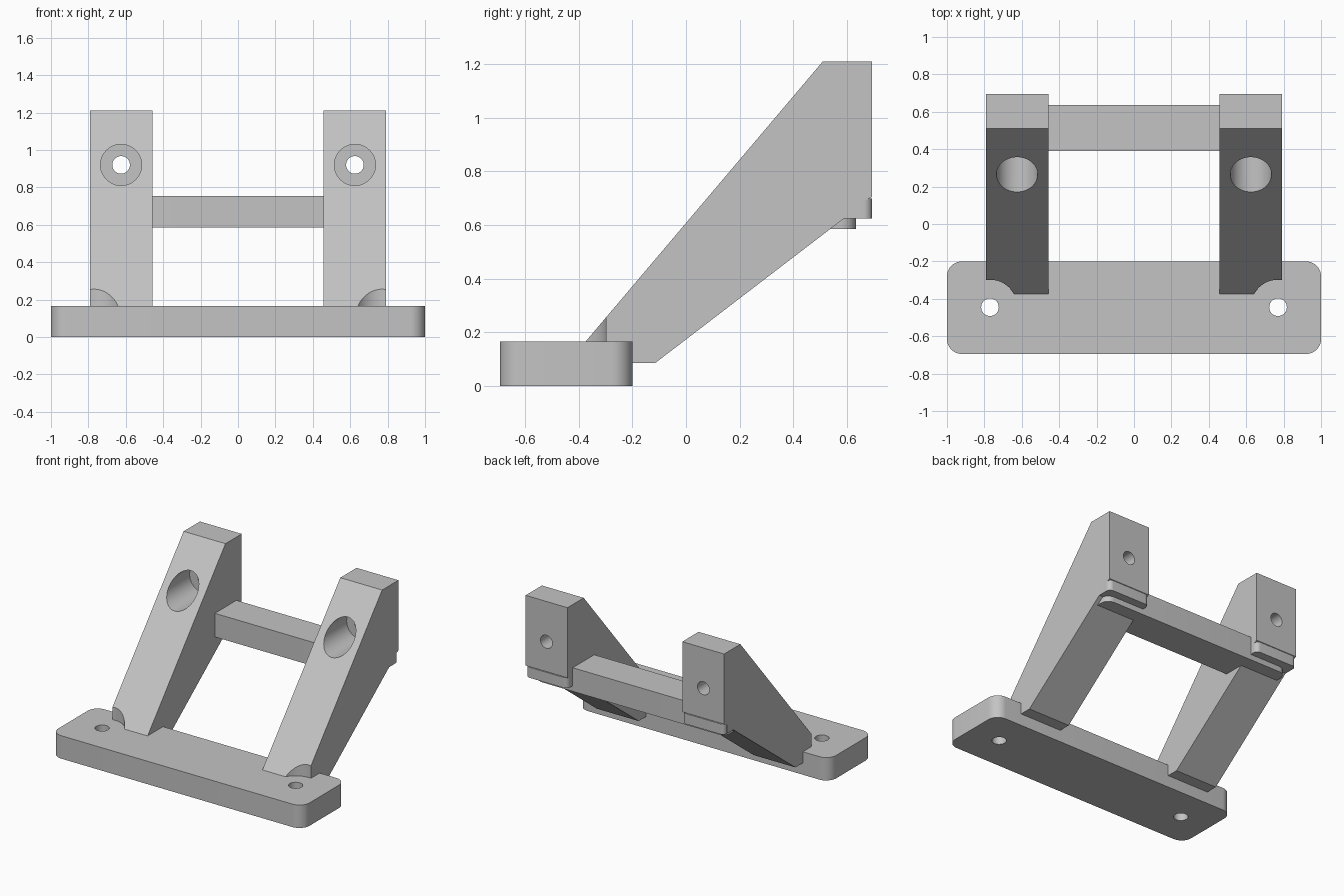
import bpy, bmesh, math
from mathutils import Matrix, Vector

old = bpy.data.objects.get("Cube")
if old:
    bpy.data.objects.remove(old, do_unlink=True)

GREY = (0.55, 0.55, 0.55, 1)
mat = bpy.data.materials.new("plain grey")
mat.use_nodes = True
mat.diffuse_color = GREY
mat.node_tree.nodes["Principled BSDF"].inputs["Base Color"].default_value = GREY


def prism(name, points, offset):
    """Extrude a closed outline of 3D points along an offset."""
    bm = bmesh.new()
    face = bm.faces.new([bm.verts.new(p) for p in points])
    new = bmesh.ops.extrude_face_region(bm, geom=[face])["geom"]
    bmesh.ops.translate(bm, vec=Vector(offset),
                        verts=[g for g in new if isinstance(g, bmesh.types.BMVert)])
    bmesh.ops.recalc_face_normals(bm, faces=bm.faces)
    mesh = bpy.data.meshes.new(name)
    bm.to_mesh(mesh)
    bm.free()
    mesh.materials.append(mat)
    obj = bpy.data.objects.new(name, mesh)
    bpy.context.collection.objects.link(obj)
    return obj


def rounded_block(name, x0, x1, y0, y1, z0, z1, r, steps=10):
    """Box with rounded vertical edges."""
    corners = [(x1 - r, y1 - r), (x0 + r, y1 - r), (x0 + r, y0 + r), (x1 - r, y0 + r)]
    pts = []
    for q, (cx, cy) in enumerate(corners):
        for i in range(steps + 1):
            a = math.pi / 2 * (q + i / steps)
            pts.append((cx + r * math.cos(a), cy + r * math.sin(a), z0))
    return prism(name, pts, (0, 0, z1 - z0))


def cylinder(name, start, r, offset, sides=48):
    turn = Vector(offset).to_track_quat('Z', 'Y').to_matrix()
    pts = [Vector(start) + turn @ Vector((r * math.cos(a), r * math.sin(a), 0))
           for a in (2 * math.pi * i / sides for i in range(sides))]
    return prism(name, pts, offset)


def activate(obj):
    bpy.ops.object.select_all(action='DESELECT')
    obj.select_set(True)
    bpy.context.view_layer.objects.active = obj


def cut(obj, cutter):
    activate(obj)
    mod = obj.modifiers.new("cut", 'BOOLEAN')
    mod.operation, mod.solver, mod.object = 'DIFFERENCE', 'EXACT', cutter
    bpy.ops.object.modifier_apply(modifier=mod.name)
    bpy.data.objects.remove(cutter, do_unlink=True)


# Base plate and crossbar
plate = rounded_block("base_plate", -1, 1, -0.695, -0.2, 0, 0.165, 0.08)
bar = rounded_block("crossbar", -0.76, 0.76, 0.39, 0.635, 0.585, 0.755, 0.06)
parts = [plate, bar]

# Side profile of a slanted arm, as (y, z)
PROFILE = [(-0.375, 0.165), (0.51, 1.21), (0.695, 1.21), (0.695, 0.705),
           (0.665, 0.69), (0.665, 0.625), (0.59, 0.625), (-0.115, 0.085),
           (-0.3, 0.085), (-0.3, 0.165)]
INNER, OUTER = 0.457, 0.79

for side, s in (("left", 1), ("right", -1)):
    arm = prism(side + "_arm", [(s * INNER, y, z) for y, z in PROFILE],
                (s * (OUTER - INNER), 0, 0))
    # Bolt hole with a wide counterbore from the front
    hx, hz = s * 0.625, 0.92
    cut(arm, cylinder("bore_cutter", (hx, -0.2, hz), 0.11, (0, 0.7, 0)))
    cut(arm, cylinder("hole_cutter", (hx, 0.3, hz), 0.047, (0, 0.6, 0)))
    # Room for the screw head at the foot of the arm
    cut(arm, cylinder("clearance_cutter", (s * 0.77, -0.445, 0.165), 0.147, (0, 0, 0.3)))
    # Screw hole in the plate
    cut(plate, cylinder("screw_cutter", (s * 0.77, -0.445, -0.1), 0.047, (0, 0, 0.4)))
    # Rounded heel at the lower rear of the arm
    x0, x1 = sorted((s * INNER, s * OUTER))
    heel = rounded_block(side + "_heel", x0, x1, 0.6, 0.695, 0.625, 0.7, 0.032)
    parts += [arm, heel]

for obj in parts:
    activate(obj)
    bpy.ops.object.shade_smooth_by_angle(angle=math.radians(30))
